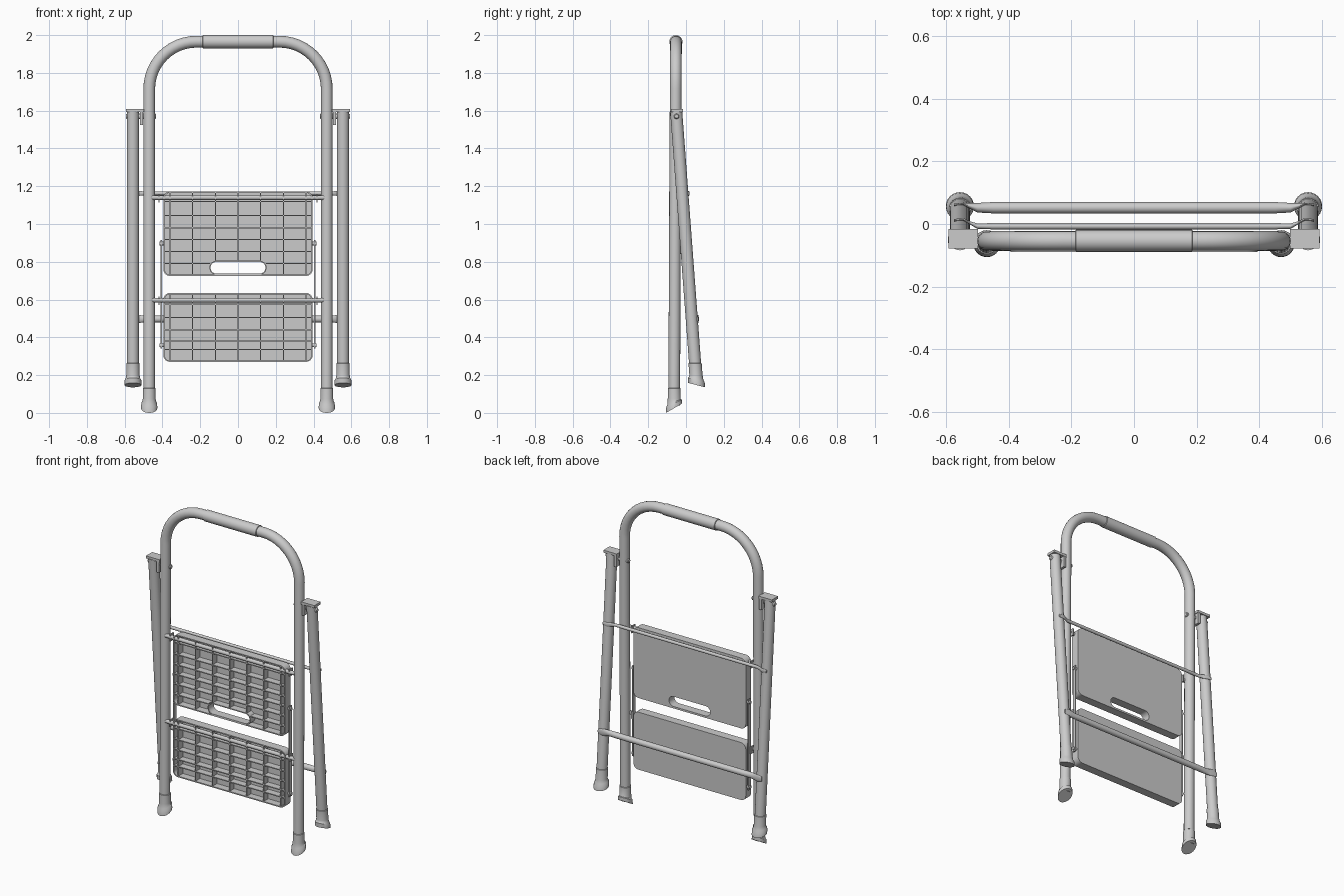
import bpy, bmesh, math
from mathutils import Vector

if "Cube" in bpy.data.objects:
    bpy.data.objects.remove(bpy.data.objects["Cube"])

N = 24


def finish(ob, mirror=False):
    bpy.ops.object.select_all(action='DESELECT')
    ob.select_set(True)
    bpy.context.view_layer.objects.active = ob
    if ob.type == 'CURVE':
        bpy.ops.object.convert(target='MESH')
        ob = bpy.context.object
    if mirror:
        ob.modifiers.new("mirror", 'MIRROR').use_mirror_merge = False
    bpy.ops.object.shade_smooth_by_angle(angle=math.radians(35))
    return ob


def from_bmesh(name, bm, mirror=False):
    bmesh.ops.recalc_face_normals(bm, faces=bm.faces)
    me = bpy.data.meshes.new(name)
    bm.to_mesh(me)
    bm.free()
    ob = bpy.data.objects.new(name, me)
    bpy.context.collection.objects.link(ob)
    return finish(ob, mirror)


def loft(name, rings, mirror=False):
    """Skin elliptical rings, each given as (centre, u axis, v axis)."""
    bm = bmesh.new()
    loops = []
    for c, u, v in rings:
        c, u, v = Vector(c), Vector(u), Vector(v)
        loops.append([bm.verts.new(c + u * math.cos(2 * math.pi * i / N) + v * math.sin(2 * math.pi * i / N))
                      for i in range(N)])
    for a, b in zip(loops, loops[1:]):
        for i in range(N):
            j = (i + 1) % N
            bm.faces.new((a[i], a[j], b[j], b[i]))
    bm.faces.new(loops[0])
    bm.faces.new(loops[-1])
    return from_bmesh(name, bm, mirror)


def x_bar(name, rings, mirror=False):
    """Bar along x from (x, y, z, ry, rz)."""
    return loft(name, [((x, y, z), (0, ry, 0), (0, 0, rz)) for x, y, z, ry, rz in rings], mirror)


def leg_loft(name, x, y_at, rings):
    """Leg part from (z, radius, slope) sections, following the leaning line y_at(z)."""
    return loft(name, [((x, y_at(z), z), (r, 0, 0), (0, r, s * r)) for z, r, s in rings], True)


def boxes(name, items, mirror=False):
    bm = bmesh.new()
    for x0, x1, y0, y1, z0, z1 in items:
        vs = bmesh.ops.create_cube(bm, size=1)['verts']
        for v in vs:
            v.co = Vector(((x0 + x1) / 2 + v.co.x * (x1 - x0), (y0 + y1) / 2 + v.co.y * (y1 - y0),
                           (z0 + z1) / 2 + v.co.z * (z1 - z0)))
    return from_bmesh(name, bm, mirror)


def round_rect(x, z0, z1, r, n=6):
    pts = []
    for k, (cx, cz) in enumerate([(x - r, z1 - r), (r - x, z1 - r), (r - x, z0 + r), (x - r, z0 + r)]):
        for i in range(n + 1):
            a = math.pi / 2 * (k + i / n)
            pts.append((cx + r * math.cos(a), cz + r * math.sin(a)))
    return pts


def sheet(name, loops, y0, y1):
    """Extruded x-z outline; extra loops are holes."""
    cu = bpy.data.curves.new(name, 'CURVE')
    cu.dimensions, cu.fill_mode, cu.extrude = '2D', 'BOTH', (y1 - y0) / 2
    for pts in loops:
        sp = cu.splines.new('POLY')
        sp.points.add(len(pts) - 1)
        for p, (x, z) in zip(sp.points, pts):
            p.co = (x, z, 0, 1)
        sp.use_cyclic_u = True
    ob = bpy.data.objects.new(name, cu)
    ob.rotation_euler.x = math.pi / 2
    ob.location.y = (y0 + y1) / 2
    bpy.context.collection.objects.link(ob)
    return finish(ob)


def front_y(z):
    return -0.063 + 0.005 * z


def rear_y(z):
    return -0.05 + (1.57 - z) * 0.075


# front frame: one bent tube
path = [(-0.47, 0.04)]
R = 0.25
for side in (-1, 1):
    for i in range(13):
        a = math.pi / 2 * i / 12
        a = math.pi - a if side < 0 else math.pi / 2 - a
        path.append((side * 0.22 + R * math.cos(a), 1.715 + R * math.sin(a)))
path.append((0.47, 0.04))
cu = bpy.data.curves.new("front_frame", 'CURVE')
cu.dimensions, cu.bevel_depth, cu.bevel_resolution, cu.use_fill_caps = '3D', 0.031, 6, True
sp = cu.splines.new('POLY')
sp.points.add(len(path) - 1)
for p, (x, z) in zip(sp.points, path):
    p.co = (x, front_y(z), z, 1)
frame = bpy.data.objects.new("front_frame", cu)
bpy.context.collection.objects.link(frame)
finish(frame)

# hand grip
gy = front_y(1.965)
x_bar("hand_grip", [(x, gy, 1.965, r, r) for x, r in
                    ((-0.187, 0.032), (-0.185, 0.035), (0.185, 0.035), (0.187, 0.032))])

# front feet with slanted soles
leg_loft("front_foot", 0.47, front_y, [(0.025, 0.043, 0.58), (0.05, 0.042, 0.5), (0.058, 0.036, 0.4),
                                       (0.075, 0.034, 0), (0.13, 0.034, 0), (0.132, 0.031, 0)])

# rear legs and feet
leg_loft("rear_leg", 0.556, rear_y, [(0.16, 0.032, 0), (1.597, 0.032, 0)])
leg_loft("rear_foot", 0.556, rear_y, [(0.147, 0.045, -0.26), (0.174, 0.044, -0.26), (0.184, 0.038, -0.2),
                                      (0.2, 0.035, 0), (0.262, 0.035, 0), (0.264, 0.032, 0)])

# hinge brackets and pivots
boxes("hinge_bracket", [(0.498, 0.592, -0.079, -0.016, 1.594, 1.61),
                        (0.502, 0.518, -0.077, -0.018, 1.525, 1.6)], True)
x_bar("hinge_pivot", [(x, -0.05, 1.57, r, r) for x, r in
                      ((0.433, 0.01), (0.437, 0.014), (0.588, 0.014), (0.594, 0.01))], True)

# rear cross bars with flattened ends
def cross_bar(name, z, y, r, y_end, flat):
    half = [(0.45, y, z, r, r), (0.50, y, z, r * 0.85, r), (0.525, (y + y_end) / 2, z, r * 0.5, flat),
            (0.545, y_end, z, 0.004, flat), (0.575, y_end - 0.003, z, 0.004, flat * 0.7)]
    x_bar(name, [(-h[0],) + h[1:] for h in reversed(half)] + half)


cross_bar("upper_cross_bar", 1.162, -0.007, 0.010, 0.015, 0.013)
cross_bar("lower_cross_bar", 0.497, 0.052, 0.018, 0.064, 0.021)

# step pivot rods
for label, z in (("upper", 1.14), ("lower", 0.597)):
    x_bar(label + "_pivot_rod", [(-0.455, -0.075, z, 0.012, 0.012), (0.455, -0.075, z, 0.012, 0.012)])


# steps: flat tread at the back, rim and rib grid on the front
def step(label, z0, z1, rows, slot=None):
    yf, yb, X = -0.09, -0.036, 0.395
    outer = round_rect(X, z0, z1, 0.035)
    hole = [round_rect(0.145, slot[0], slot[1], (slot[1] - slot[0]) / 2 - 0.0005)] if slot else []
    sheet(label + "_tread", [outer] + hole, -0.044, yb)
    sheet(label + "_rim", [outer, round_rect(X - 0.007, z0 + 0.007, z1 - 0.007, 0.028)], yf, -0.043)
    if slot:
        rim = round_rect(0.151, slot[0] - 0.006, slot[1] + 0.006, (slot[1] - slot[0]) / 2 + 0.0055)
        sheet(label + "_slot_rim", [rim] + hole, yf, -0.043)
    ribs, t, y0 = [], 0.003, yf + 0.003
    for i in range(-3, 4):
        x = i * 0.12
        low = slot[1] + 0.004 if slot and abs(x) < 0.145 else z0 + 0.004
        ribs.append((x - t, x + t, y0, -0.042, low, z1 - 0.004))
    for z in rows:
        if slot and z < slot[1]:
            ribs += [(s * 0.27 - 0.122, s * 0.27 + 0.122, y0, -0.042, z - t, z + t) for s in (-1, 1)]
        else:
            ribs.append((0.004 - X, X - 0.004, y0, -0.042, z - t, z + t))
    boxes(label + "_ribs", ribs)


step("upper_step", 0.725, 1.172, (1.12, 1.045, 0.98, 0.918, 0.855, 0.79), (0.737, 0.8))
step("lower_step", 0.27, 0.635, (0.575, 0.505, 0.44, 0.38, 0.335))

# side links joining the two steps, with pins
boxes("step_link", [(0.402, 0.409, -0.066, -0.044, 0.34, 0.915)], True)
for label, z in (("upper", 0.897), ("lower", 0.358)):
    x_bar(label + "_link_pin", [(0.39, -0.055, z, 0.01, 0.01), (0.416, -0.055, z, 0.01, 0.01)], True)

# pivot tabs on the inside of the front legs
boxes("pivot_tab", [(0.415, 0.422, -0.086, -0.05, z - 0.025, z + 0.02) for z in (1.14, 0.597)], True)
